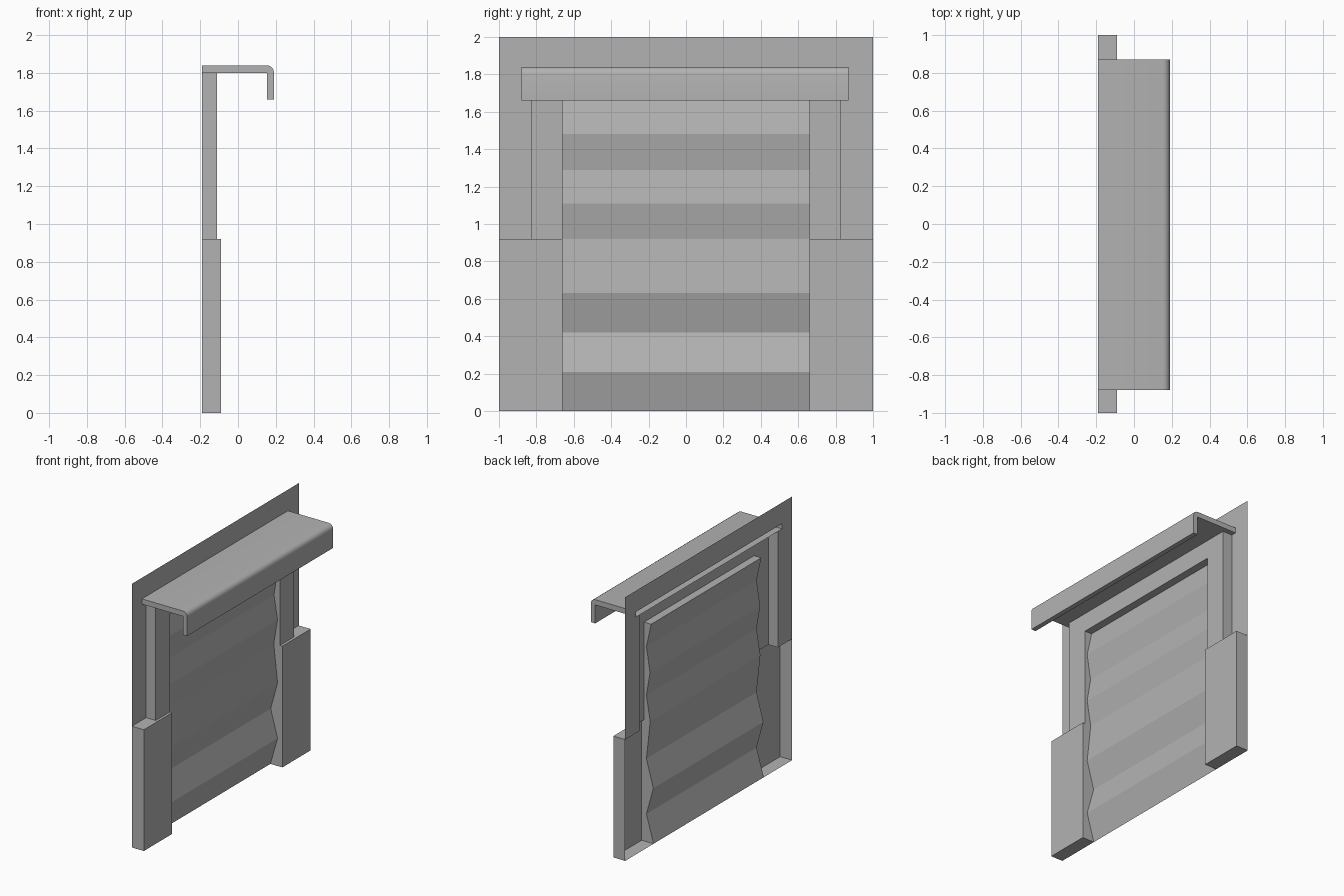
import bpy, bmesh, math
from mathutils import Vector

if "Cube" in bpy.data.objects:
    bpy.data.objects.remove(bpy.data.objects["Cube"], do_unlink=True)

grey = bpy.data.materials.new("plain_grey")
grey.use_nodes = True
COLOUR = (0.45, 0.45, 0.45, 1)
grey.diffuse_color = COLOUR
grey.node_tree.nodes["Principled BSDF"].inputs["Base Color"].default_value = COLOUR

# Main depths, widths and heights
BACK, FRAME, BLOCK = -0.19, -0.11, -0.09
OPENING, POST, EDGE = 0.66, 0.83, 1.0
BLOCK_TOP, DOOR_TOP, FRAME_TOP, ROOF, WALL_TOP = 0.92, 1.66, 1.80, 1.84, 2.0
CANOPY_ENDS = (-0.88, 0.87)
X, Y, Z = Vector((1, 0, 0)), Vector((0, 1, 0)), Vector((0, 0, 1))


def sheet(name, faces):
    """Thin shell from (points, facing direction) pairs."""
    bm = bmesh.new()
    for points, facing in faces:
        f = bm.faces.new([bm.verts.new(p) for p in points])
        f.normal_update()
        if f.normal.dot(facing) < 0:
            f.normal_flip()
    bmesh.ops.remove_doubles(bm, verts=bm.verts, dist=0.0005)
    mesh = bpy.data.meshes.new(name)
    bm.to_mesh(mesh)
    bm.free()
    mesh.materials.append(grey)
    obj = bpy.data.objects.new(name, mesh)
    bpy.context.collection.objects.link(obj)
    return obj


def x_face(x, y0, y1, z0, z1):
    return [(x, y0, z0), (x, y1, z0), (x, y1, z1), (x, y0, z1)], X


def y_face(y, x0, x1, z0, z1, facing):
    return [(x0, y, z0), (x1, y, z0), (x1, y, z1), (x0, y, z1)], facing


def z_face(z, x0, x1, y0, y1, facing):
    return [(x0, y0, z), (x1, y0, z), (x1, y1, z), (x0, y1, z)], facing


# Pleated door
door = [(BACK, 0), (-0.13, 0.21), (-0.188, 0.42), (-0.13, 0.63), (-0.162, BLOCK_TOP),
        (-0.13, 1.11), (-0.16, 1.29), (-0.13, 1.48), (-0.17, DOOR_TOP)]
sheet("pleated_door", [
    ([(x0, -OPENING, z0), (x0, OPENING, z0), (x1, OPENING, z1), (x1, -OPENING, z1)], X)
    for (x0, z0), (x1, z1) in zip(door, door[1:])])

# Side parts, repeated on both sides
for side, s in (("left", 1), ("right", -1)):
    jamb = door + [(FRAME, DOOR_TOP), (FRAME, BLOCK_TOP), (BLOCK, BLOCK_TOP), (BLOCK, 0)]
    sheet(side + "_door_jamb", [([(x, s * OPENING, z) for x, z in jamb], -s * Y)])
    sheet(side + "_base_block", [
        x_face(BLOCK, s * OPENING, s * EDGE, 0, BLOCK_TOP),
        y_face(s * EDGE, BACK, BLOCK, 0, BLOCK_TOP, s * Y),
        z_face(0, BACK, BLOCK, s * OPENING, s * EDGE, -Z),
        z_face(BLOCK_TOP, BACK, BLOCK, s * POST, s * EDGE, Z),
        z_face(BLOCK_TOP, FRAME, BLOCK, s * OPENING, s * POST, Z)])
    sheet(side + "_frame_post", [
        x_face(FRAME, s * OPENING, s * POST, BLOCK_TOP, FRAME_TOP),
        y_face(s * POST, BACK, FRAME, BLOCK_TOP, FRAME_TOP, s * Y)])
    end = max(CANOPY_ENDS) if s > 0 else min(CANOPY_ENDS)
    sheet(side + "_wall", [
        x_face(BACK, s * POST, s * EDGE, BLOCK_TOP, FRAME_TOP),
        x_face(BACK, end, s * EDGE, FRAME_TOP, ROOF)])

# Frame header with the recess ceiling, and the wall above
sheet("frame_header", [
    x_face(FRAME, -OPENING, OPENING, DOOR_TOP, FRAME_TOP),
    z_face(DOOR_TOP, door[-1][0], FRAME, -OPENING, OPENING, -Z)])
sheet("upper_wall", [x_face(BACK, -EDGE, EDGE, ROOF, WALL_TOP)])

# Canopy with a rounded front edge, open at the wall
LIP, TIP, R = 0.153, 0.19, 0.037
arc = [(LIP + R * math.sin(a), ROOF - R + R * math.cos(a))
       for a in (math.pi / 2 * i / 4 for i in range(5))]
outline = [(BACK, ROOF)] + arc + [(TIP, DOOR_TOP), (LIP, DOOR_TOP),
                                  (LIP, FRAME_TOP), (BACK, FRAME_TOP)]
y0, y1 = CANOPY_ENDS
faces = [([(x, y0, z) for x, z in outline], -Y), ([(x, y1, z) for x, z in outline], Y)]
for (xa, za), (xb, zb) in zip(outline, outline[1:]):
    faces.append(([(xa, y0, za), (xb, y0, zb), (xb, y1, zb), (xa, y1, za)],
                  Vector((za - zb, 0, xb - xa))))
canopy = sheet("canopy", faces)
bpy.ops.object.select_all(action="DESELECT")
canopy.select_set(True)
bpy.context.view_layer.objects.active = canopy
bpy.ops.object.shade_smooth_by_angle(angle=math.radians(35))
